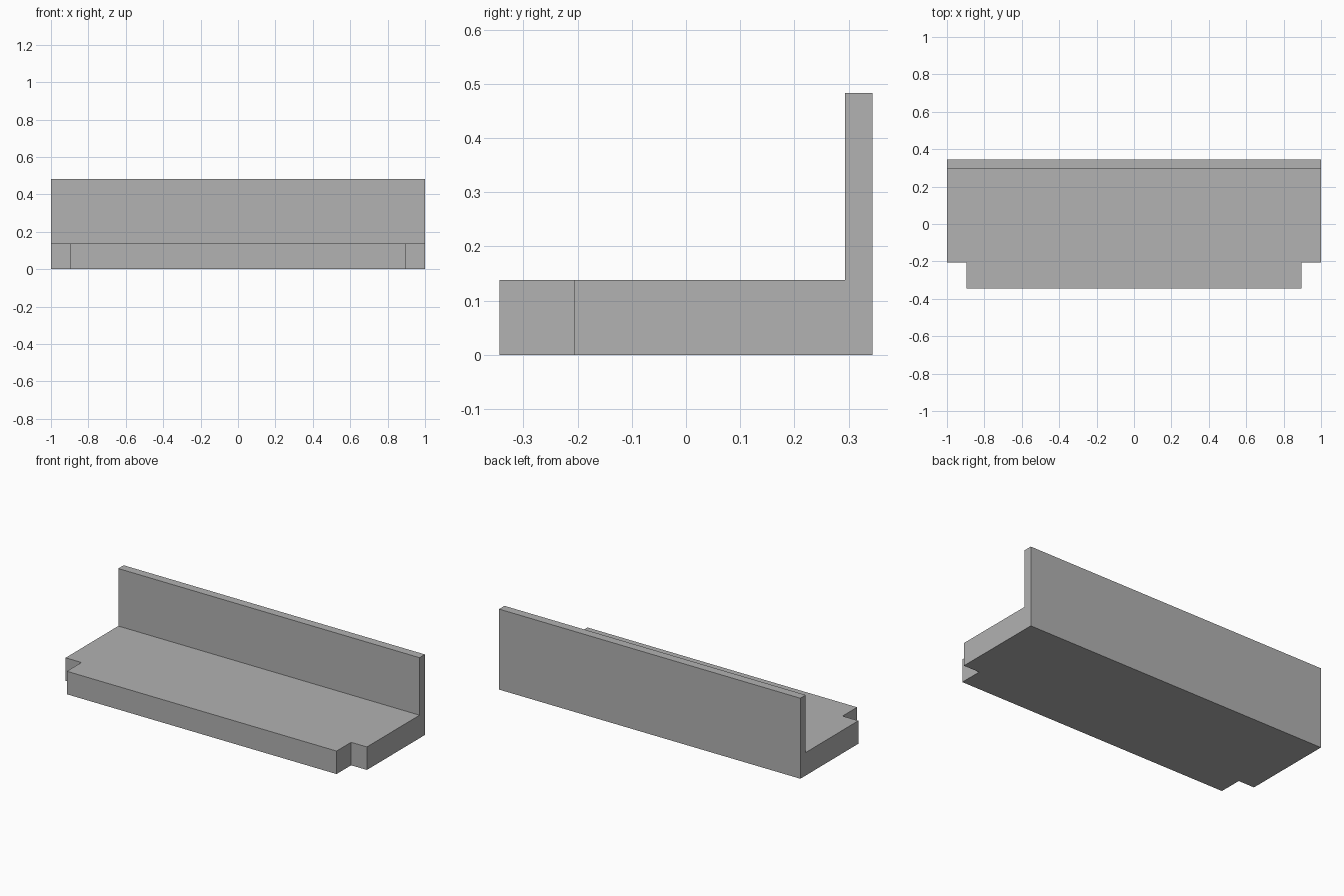
import bpy
import bmesh
from mathutils import Vector

cube = bpy.data.objects.get("Cube")
if cube:
    bpy.data.objects.remove(cube, do_unlink=True)

# Overall dimensions
HALF_W, HALF_D = 1.0, 0.344
FRONT_HALF_W = 0.895
NOTCH_Y, WALL_Y = -0.206, 0.293
BASE_H, WALL_H = 0.138, 0.483

# Plain grey material
grey = bpy.data.materials.new("plain_grey")
grey.use_nodes = True
colour = (0.445, 0.445, 0.445, 1)
grey.diffuse_color = colour
grey.node_tree.nodes["Principled BSDF"].inputs["Base Color"].default_value = colour


def extrude_up(bm, faces, height):
    """Extrude faces upward and return the new top faces."""
    result = bmesh.ops.extrude_face_region(bm, geom=faces)["geom"]
    verts = [g for g in result if isinstance(g, bmesh.types.BMVert)]
    bmesh.ops.translate(bm, verts=verts, vec=Vector((0, 0, height)))
    return [g for g in result if isinstance(g, bmesh.types.BMFace)]


# Floor outline: mirrored half profile with notched front corners
bm = bmesh.new()
half = [(FRONT_HALF_W, -HALF_D), (FRONT_HALF_W, NOTCH_Y),
        (HALF_W, NOTCH_Y), (HALF_W, WALL_Y)]
outline = half + [(-x, y) for x, y in reversed(half)]
slab = [bm.verts.new((x, y, 0)) for x, y in outline]
back = [bm.verts.new((x, HALF_D, 0)) for x in (HALF_W, -HALF_W)]
floor = [bm.faces.new(slab), bm.faces.new([slab[4], slab[3]] + back)]

# Slab first, then the upright back wall along its rear strip
tops = extrude_up(bm, floor, BASE_H)
strip = max(tops, key=lambda f: f.calc_center_median().y)
extrude_up(bm, [strip], WALL_H - BASE_H)

# Close the underside if needed and merge flat regions
if any(e.is_boundary for e in bm.edges):
    bmesh.ops.holes_fill(bm, edges=[e for e in bm.edges if e.is_boundary])
bmesh.ops.dissolve_limit(bm, angle_limit=0.01, verts=bm.verts[:], edges=bm.edges[:])
bmesh.ops.recalc_face_normals(bm, faces=bm.faces[:])

mesh = bpy.data.meshes.new("ledge_with_back_wall")
bm.to_mesh(mesh)
bm.free()
mesh.materials.append(grey)
ledge = bpy.data.objects.new("ledge_with_back_wall", mesh)
bpy.context.collection.objects.link(ledge)
